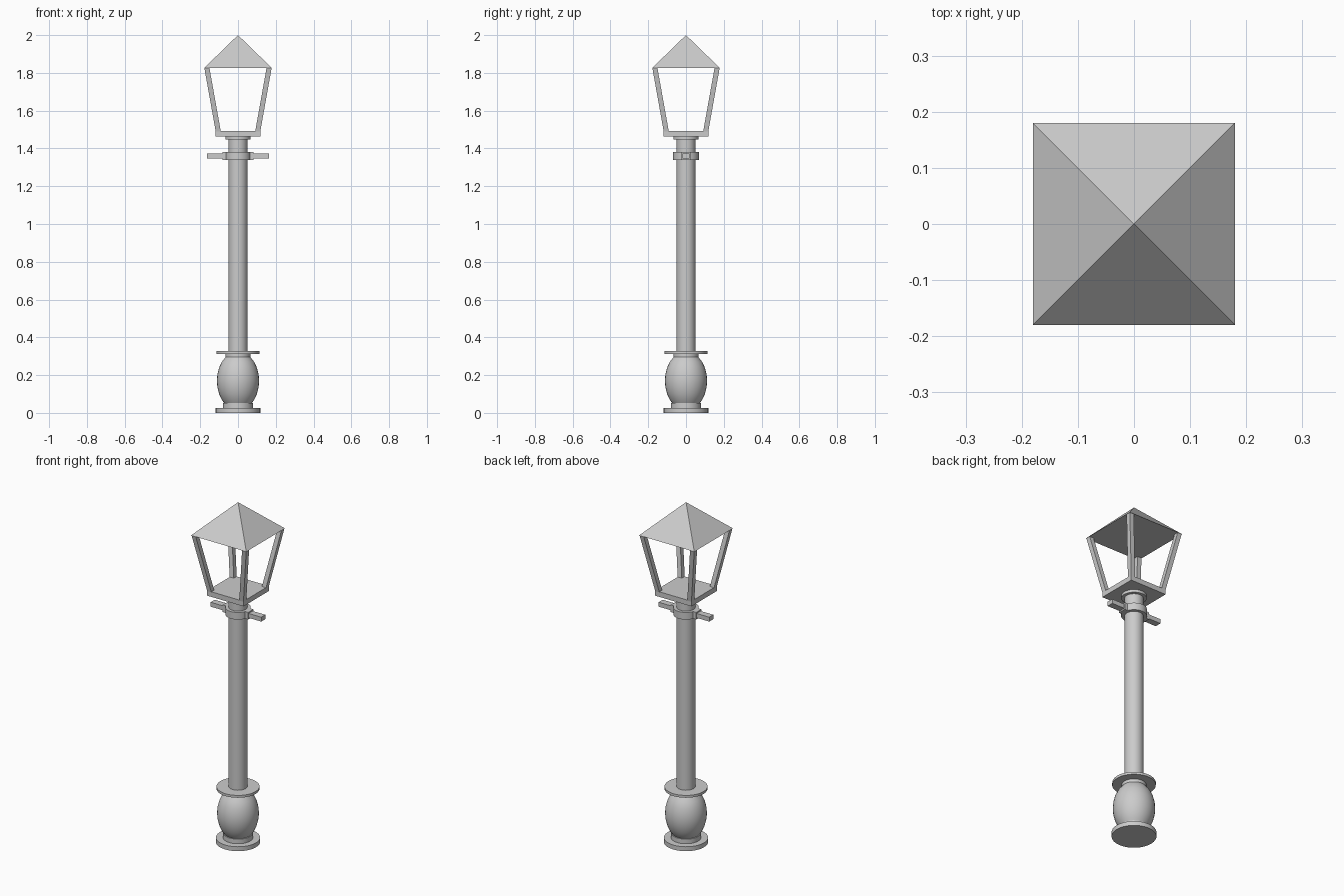
import bpy, bmesh, math
from mathutils import Vector

if "Cube" in bpy.data.objects:
    bpy.data.objects.remove(bpy.data.objects["Cube"])


def make(name, bm, smooth=False):
    bmesh.ops.recalc_face_normals(bm, faces=bm.faces)
    me = bpy.data.meshes.new(name)
    bm.to_mesh(me)
    bm.free()
    ob = bpy.data.objects.new(name, me)
    bpy.context.collection.objects.link(ob)
    if smooth:
        bpy.ops.object.select_all(action='DESELECT')
        ob.select_set(True)
        bpy.context.view_layer.objects.active = ob
        bpy.ops.object.shade_smooth_by_angle(angle=math.radians(35))
    return ob


def lathe(name, profile, n=32):
    """Closed turned solid from (radius, z) points, bottom to top."""
    bm = bmesh.new()
    rings = [[bm.verts.new((r * math.cos(2 * math.pi * i / n),
                            r * math.sin(2 * math.pi * i / n), z))
              for i in range(n)] for r, z in profile]
    for a, b in zip(rings, rings[1:]):
        for i in range(n):
            j = (i + 1) % n
            bm.faces.new((a[i], a[j], b[j], b[i]))
    bm.faces.new(rings[0])
    bm.faces.new(rings[-1])
    return make(name, bm, True)


def cylinder(name, r, z0, z1):
    return lathe(name, [(r, z0), (r, z1)])


def prism(name, lower, upper):
    """Box-like solid between two four-sided loops."""
    bm = bmesh.new()
    a = [bm.verts.new(p) for p in lower]
    b = [bm.verts.new(p) for p in upper]
    bm.faces.new(a)
    bm.faces.new(b)
    for i in range(4):
        j = (i + 1) % 4
        bm.faces.new((a[i], a[j], b[j], b[i]))
    return make(name, bm)


def rect(x0, x1, y0, y1, z):
    return [(x0, y0, z), (x1, y0, z), (x1, y1, z), (x0, y1, z)]


def box(name, x0, x1, y0, y1, z0, z1):
    return prism(name, rect(x0, x1, y0, y1, z0), rect(x0, x1, y0, y1, z1))


# Turned base
cylinder("base_plate", 0.118, 0.0, 0.026)
cylinder("base_neck", 0.08, 0.026, 0.053)
lathe("base_bulb", [(0.072, 0.05), (0.086, 0.07), (0.100, 0.10), (0.109, 0.135),
                    (0.112, 0.17), (0.109, 0.205), (0.100, 0.24),
                    (0.086, 0.27), (0.066, 0.295)])
cylinder("bulb_collar", 0.066, 0.293, 0.313)
cylinder("base_top_plate", 0.115, 0.313, 0.327)

# Post and its top ring
cylinder("post", 0.05, 0.32, 1.452)
cylinder("post_top_ring", 0.067, 1.447, 1.463)

# Clamp with the two ladder arms
cylinder("clamp_ring", 0.068, 1.34, 1.382)
for s, side in ((-1, "left"), (1, "right")):
    box(side + "_clamp_lug", s * 0.055, s * 0.083, -0.024, 0.024, 1.34, 1.382)
    box(side + "_ladder_arm", s * 0.08, s * 0.165, -0.019, 0.019, 1.348, 1.374)

# Lantern tray, corner bars and roof
box("lantern_tray", -0.118, 0.118, -0.118, 0.118, 1.463, 1.493)
for sx in (-1, 1):
    for sy in (-1, 1):
        lo, hi, w = 0.118, 0.178, 0.027
        prism("lantern_corner_bar",
              rect(sx * (lo - w), sx * lo, sy * (lo - w), sy * lo, 1.49),
              rect(sx * (hi - w), sx * hi, sy * (hi - w), sy * hi, 1.825))

bm = bmesh.new()
corners = [bm.verts.new(p) for p in rect(-0.18, 0.18, -0.18, 0.18, 1.825)]
apex = bm.verts.new((0, 0, 2.0))
bm.faces.new(corners)
for i in range(4):
    bm.faces.new((corners[i], corners[(i + 1) % 4], apex))
make("lantern_roof", bm)
